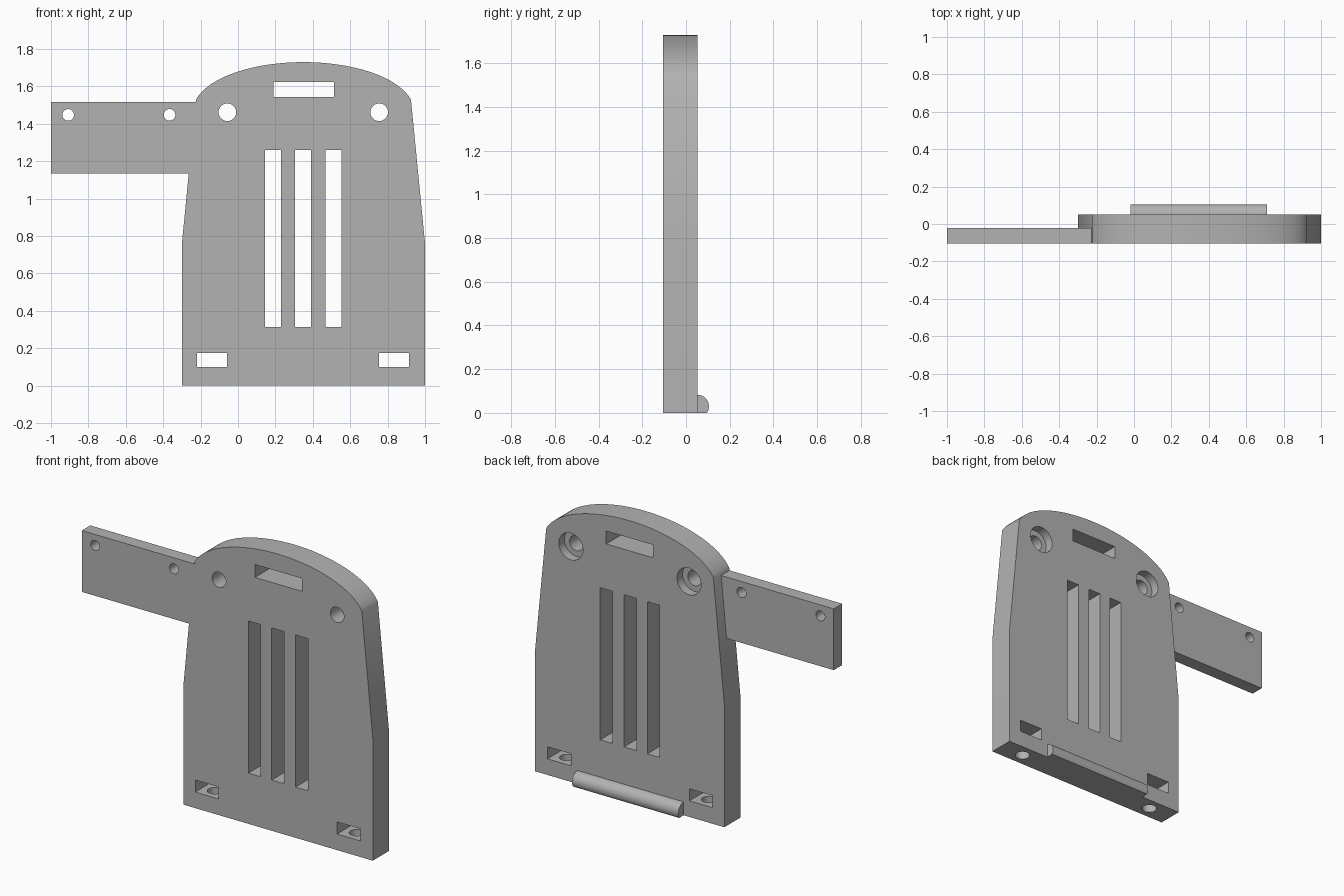
import bpy, bmesh, math

if "Cube" in bpy.data.objects:
    bpy.data.objects.remove(bpy.data.objects["Cube"], do_unlink=True)

FRONT, BACK, ARM_BACK = -0.105, 0.052, -0.022
MID = (FRONT + BACK) / 2

grey = bpy.data.materials.new("plain_grey")
grey.use_nodes = True
grey.diffuse_color = (0.45, 0.45, 0.45, 1)
grey.node_tree.nodes["Principled BSDF"].inputs["Base Color"].default_value = (0.45, 0.45, 0.45, 1)


def prism(name, points, offset):
    """Extrude a closed outline of 3D points along an offset."""
    bm = bmesh.new()
    face = bm.faces.new([bm.verts.new(p) for p in points])
    top = bmesh.ops.extrude_face_region(bm, geom=[face])["geom"]
    verts = [g for g in top if isinstance(g, bmesh.types.BMVert)]
    bmesh.ops.translate(bm, verts=verts, vec=offset)
    bmesh.ops.recalc_face_normals(bm, faces=bm.faces)
    mesh = bpy.data.meshes.new(name)
    bm.to_mesh(mesh)
    bm.free()
    mesh.materials.append(grey)
    ob = bpy.data.objects.new(name, mesh)
    bpy.context.collection.objects.link(ob)
    return ob


def slab(name, outline, y0, y1):
    """Extrude an x-z outline from y0 to y1."""
    return prism(name, [(x, y0, z) for x, z in outline], (0, y1 - y0, 0))


def rect(x0, x1, z0, z1):
    return [(x0, z0), (x1, z0), (x1, z1), (x0, z1)]


def circle(cx, cy, r, n=40):
    return [(cx + r * math.cos(math.tau * i / n), cy + r * math.sin(math.tau * i / n))
            for i in range(n)]


def cut(target, cutters):
    for c in cutters:
        mod = target.modifiers.new(c.name, "BOOLEAN")
        mod.operation, mod.solver, mod.object = "DIFFERENCE", "EXACT", c
        bpy.context.view_layer.objects.active = target
        bpy.ops.object.modifier_apply(modifier=mod.name)
        bpy.data.objects.remove(c, do_unlink=True)


# Main plate: tapered sides with a shallow elliptical crown
CX, RX, RZ, CROWN_Z = 0.35, 0.59, 0.26, 1.47
START = math.radians(13)
crown = []
for i in range(49):
    a = START + (math.pi - 2 * START) * i / 48
    crown.append((CX + RX * math.cos(a), CROWN_Z + RZ * math.sin(a)))
outline = [(-0.3, 0), (1, 0), (1, 0.76)] + crown + [(-0.3, 0.76)]
plate = slab("main_plate", outline, FRONT, BACK)

# Vent slots, strap slot and lower windows
openings = [rect(x, x + 0.084, 0.315, 1.26) for x in (0.145, 0.305, 0.469)]
openings.append(rect(0.19, 0.512, 1.543, 1.623))
openings += [rect(x, x + 0.16, 0.1, 0.175) for x in (-0.22, 0.755)]
cutters = [slab("opening_cutter", o, FRONT - 0.1, BACK + 0.1) for o in openings]

# Counterbored screw holes near the top, bolt holes up from the base
for x in (-0.057, 0.755):
    cutters.append(slab("screw_cutter", circle(x, 1.462, 0.047), FRONT - 0.1, BACK + 0.1))
    cutters.append(slab("counterbore_cutter", circle(x, 1.462, 0.083), BACK - 0.055, BACK + 0.1))
for x in (-0.14, 0.835):
    ring = [(px, py, -0.1) for px, py in circle(x, MID, 0.043)]
    cutters.append(prism("bolt_cutter", ring, (0, 0, 0.24)))
cut(plate, cutters)

# Thin side arm with two small holes
arm = slab("side_arm", [(-1, 1.135), (-0.262, 1.135), (-0.225, 1.516), (-1, 1.516)],
           FRONT, ARM_BACK)
cut(arm, [slab("arm_hole_cutter", circle(x, 1.448, 0.031), FRONT - 0.1, BACK)
          for x in (-0.908, -0.366)])

# Rounded ridge along the bottom of the back, flat underneath
R, RIDGE_Z = 0.053, 0.03
low = -math.asin(RIDGE_Z / R)
profile = [(-0.02, BACK, 0)]
for i in range(25):
    a = low + (math.pi / 2 - low) * i / 24
    profile.append((-0.02, BACK + R * math.cos(a), RIDGE_Z + R * math.sin(a)))
ridge = prism("back_ridge", profile, (0.73, 0, 0))

# Smooth curved walls, keep the edges crisp
bpy.ops.object.select_all(action="DESELECT")
for ob in (plate, arm, ridge):
    ob.select_set(True)
bpy.context.view_layer.objects.active = plate
bpy.ops.object.shade_smooth_by_angle(angle=math.radians(30))
